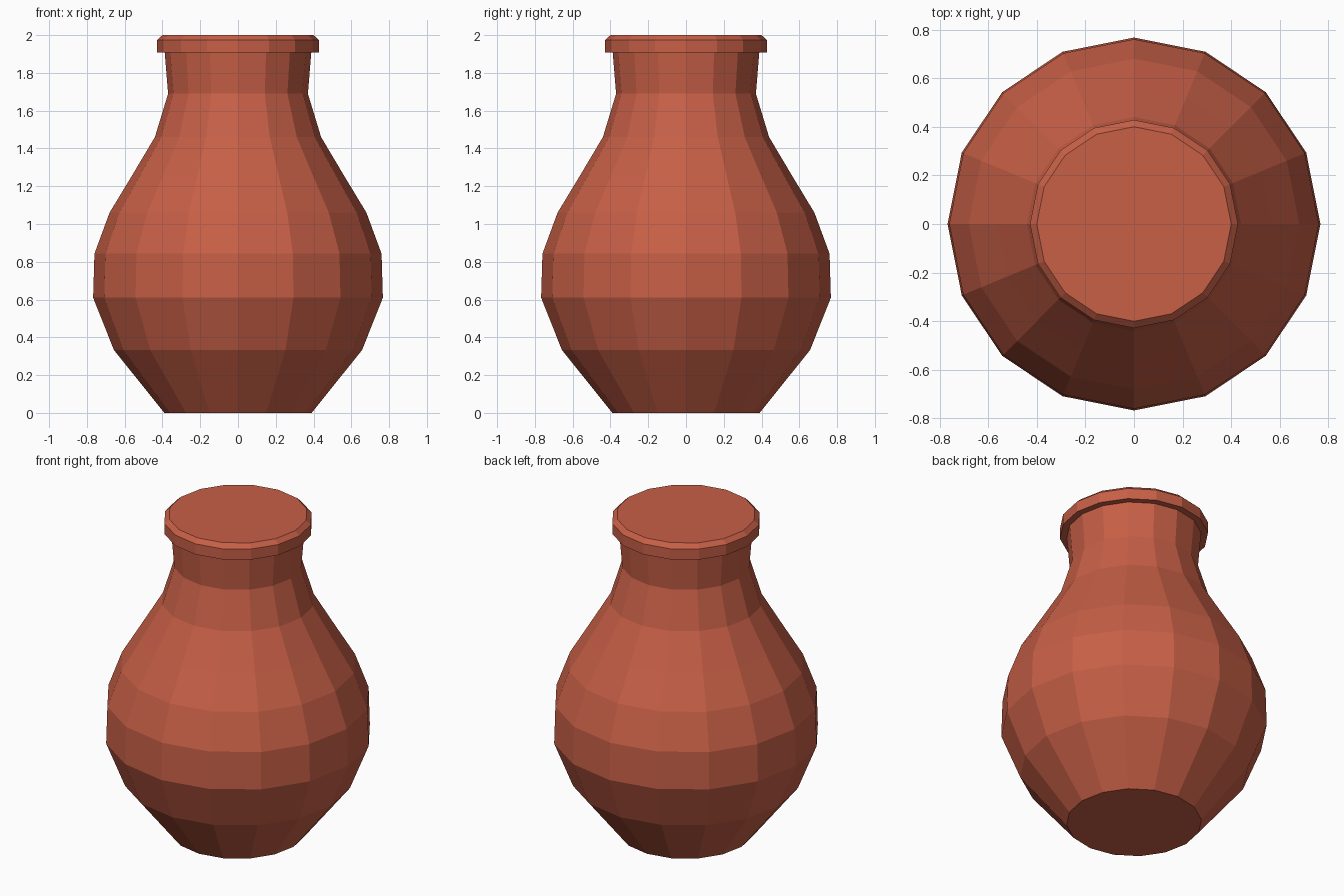
import bpy, bmesh, math

if "Cube" in bpy.data.objects:
    bpy.data.objects.remove(bpy.data.objects["Cube"])

SIDES = 16

# Terracotta clay
clay = bpy.data.materials.new("terracotta_clay")
clay.diffuse_color = (0.57, 0.115, 0.062, 1)
clay.use_nodes = True
clay.node_tree.nodes["Principled BSDF"].inputs["Base Color"].default_value = clay.diffuse_color


def lathe(name, profile, cap_bottom=False, cap_top=False):
    """Revolve (radius, height) points round z with flat facets."""
    bm = bmesh.new()
    rings = []
    for r, z in profile:
        rings.append([bm.verts.new((r * math.cos(math.tau * i / SIDES),
                                    r * math.sin(math.tau * i / SIDES), z))
                      for i in range(SIDES)])
    for lower, upper in zip(rings, rings[1:]):
        for i in range(SIDES):
            j = (i + 1) % SIDES
            bm.faces.new((lower[i], lower[j], upper[j], upper[i]))
    if cap_bottom:
        bm.faces.new(rings[0][::-1])
    if cap_top:
        bm.faces.new(rings[-1])
    mesh = bpy.data.meshes.new(name)
    bm.to_mesh(mesh)
    bm.free()
    mesh.materials.append(clay)
    obj = bpy.data.objects.new(name, mesh)
    bpy.context.collection.objects.link(obj)
    return obj


# Jar body: foot, belly, shoulder and flared neck (open under the lid)
lathe("jar_body", [(0.39, 0), (0.657, 0.333), (0.767, 0.61), (0.76, 0.843),
                   (0.68, 1.06), (0.565, 1.25), (0.44, 1.46), (0.37, 1.69),
                   (0.388, 1.907)], cap_bottom=True)

# Lid: overhanging rim with a chamfered flat top
lathe("lid", [(0.388, 1.907), (0.428, 1.907), (0.428, 1.974), (0.40, 2.0)],
      cap_top=True)
